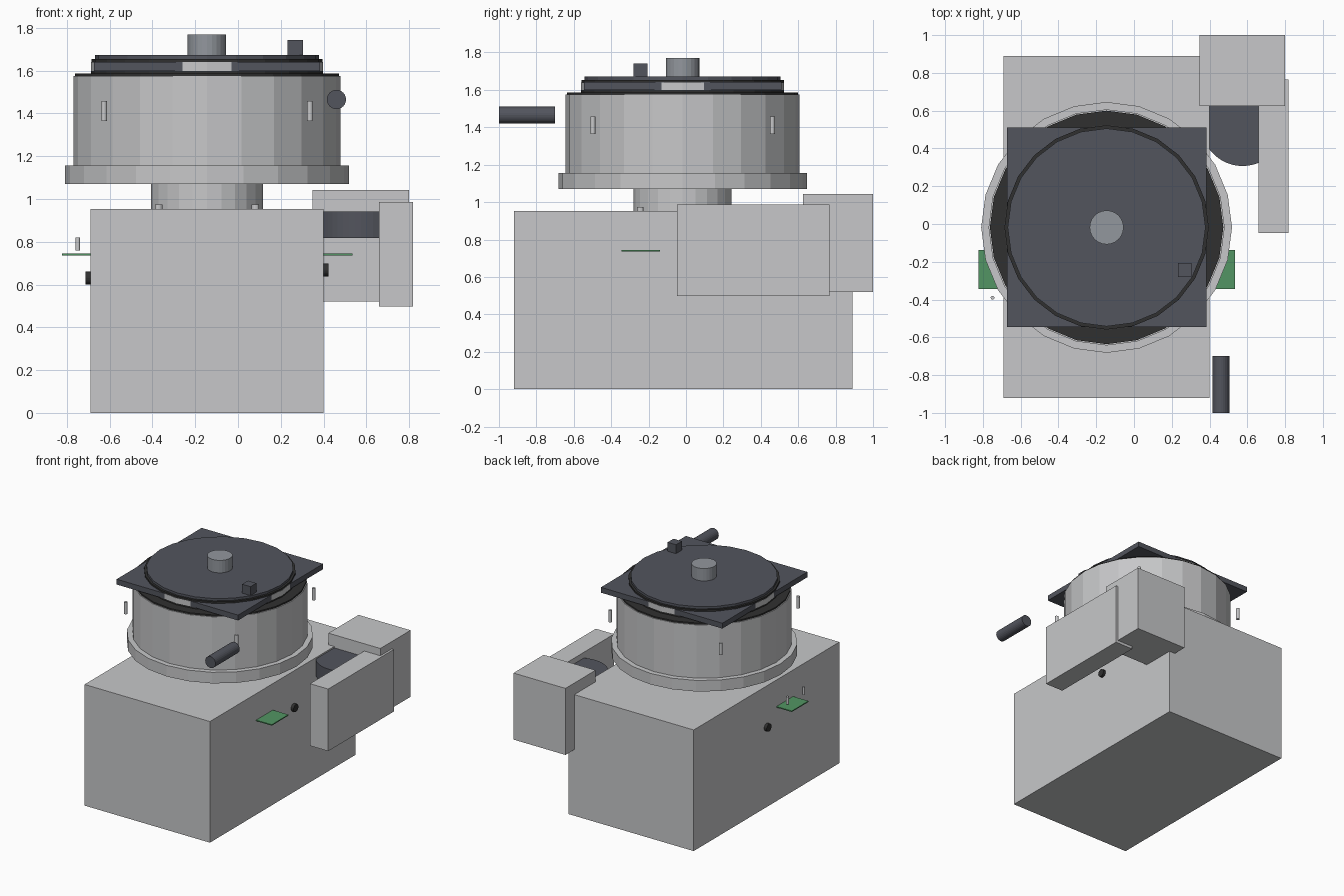
import bpy
import math

cube = bpy.data.objects.get("Cube")
if cube:
    bpy.data.objects.remove(cube, do_unlink=True)


def material(name, rgb):
    m = bpy.data.materials.new(name)
    m.use_nodes = True
    m.diffuse_color = (*rgb, 1)
    m.node_tree.nodes["Principled BSDF"].inputs["Base Color"].default_value = (*rgb, 1)
    return m


LIGHT = material("light_grey", (0.57, 0.575, 0.585))
STEEL = material("steel_grey", (0.29, 0.31, 0.34))
DARK = material("dark_slate", (0.085, 0.09, 0.11))
BLACK = material("black", (0.03, 0.03, 0.03))
GREEN = material("board_green", (0.085, 0.30, 0.125))


def finish(name, mat):
    obj = bpy.context.object
    obj.name = name
    obj.data.materials.append(mat)
    return obj


def box(name, xs, ys, zs, mat):
    """Box given by its minimum and maximum on each axis."""
    spans = (xs, ys, zs)
    bpy.ops.mesh.primitive_cube_add(size=1, location=[sum(s) / 2 for s in spans])
    bpy.context.object.scale = [s[1] - s[0] for s in spans]
    bpy.ops.object.transform_apply(location=False, rotation=False, scale=True)
    return finish(name, mat)


def disc(name, x, y, radius, z0, z1, mat, sides=24):
    """Upright cylinder between two heights."""
    bpy.ops.mesh.primitive_cylinder_add(vertices=sides, radius=radius, depth=z1 - z0,
                                        location=(x, y, (z0 + z1) / 2))
    return finish(name, mat)


def rod(name, centre, radius, length, rotation, mat, sides=24):
    """Cylinder lying on its side."""
    bpy.ops.mesh.primitive_cylinder_add(vertices=sides, radius=radius, depth=length,
                                        location=centre, rotation=rotation)
    return finish(name, mat)


CX, CY = -0.145, -0.018
ALONG_X = (0, math.pi / 2, 0)
ALONG_Y = (math.pi / 2, 0, 0)

# Main housing
box("base_housing", (-0.69, 0.40), (-0.92, 0.89), (0, 0.952), LIGHT)

# Turned stack: neck, flange, drum, seals, lid and knob
stack = [
    ("neck", 0.262, 0.95, 1.07, LIGHT),
    ("flange", 0.664, 1.07, 1.157, LIGHT),
    ("drum", 0.625, 1.157, 1.575, LIGHT),
    ("drum_seal", 0.618, 1.575, 1.587, BLACK),
    ("lower_gasket", 0.543, 1.587, 1.599, BLACK),
    ("lid_ring", 0.543, 1.599, 1.64, LIGHT),
    ("upper_gasket", 0.541, 1.64, 1.654, BLACK),
    ("lid_disc", 0.524, 1.654, 1.672, DARK),
    ("top_knob", 0.09, 1.672, 1.77, STEEL),
]
for name, radius, z0, z1, mat in stack:
    disc(name, CX, CY, radius, z0, z1, mat)

# Square cover plate and its small block
H = 0.528
box("cover_plate", (CX - H, CX + H), (CY - H, CY + H), (1.599, 1.641), DARK)
box("lid_block", (0.232, 0.305), (-0.28, -0.207), (1.672, 1.742), DARK)

# Pins around the drum and bolts around the neck
for sx in (-1, 1):
    for sy in (-1, 1):
        disc("drum_pin", CX + sx * 0.481, CY + sy * 0.48, 0.013, 1.365, 1.457, LIGHT, 12)
        disc("neck_bolt", CX + sx * 0.226, CY + sy * 0.226, 0.018, 0.94, 0.975, LIGHT, 12)

# Handle rod in front of the drum
rod("handle_rod", (0.46, -0.85, 1.465), 0.045, 0.30, ALONG_Y, DARK)

# Circuit board across the housing, with standoffs
box("circuit_board", (-0.823, 0.535), (-0.345, -0.138), (0.736, 0.744), GREEN)
for y in (-0.39, -0.19):
    disc("board_standoff", -0.749, y, 0.01, 0.76, 0.82, LIGHT, 12)

# Side buttons
rod("right_button", (-0.69, -0.015, 0.63), 0.03, 0.044, ALONG_X, BLACK)
rod("left_button", (0.40, 0.117, 0.668), 0.03, 0.044, ALONG_X, BLACK)

# Drive unit: motor box, side cover and pulley
box("motor_box", (0.348, 0.80), (0.625, 1.0), (0.52, 1.043), LIGHT)
box("side_cover", (0.66, 0.818), (-0.048, 0.766), (0.498, 0.986), LIGHT)
disc("pulley", 0.575, 0.525, 0.218, 0.818, 0.941, DARK, 48)
